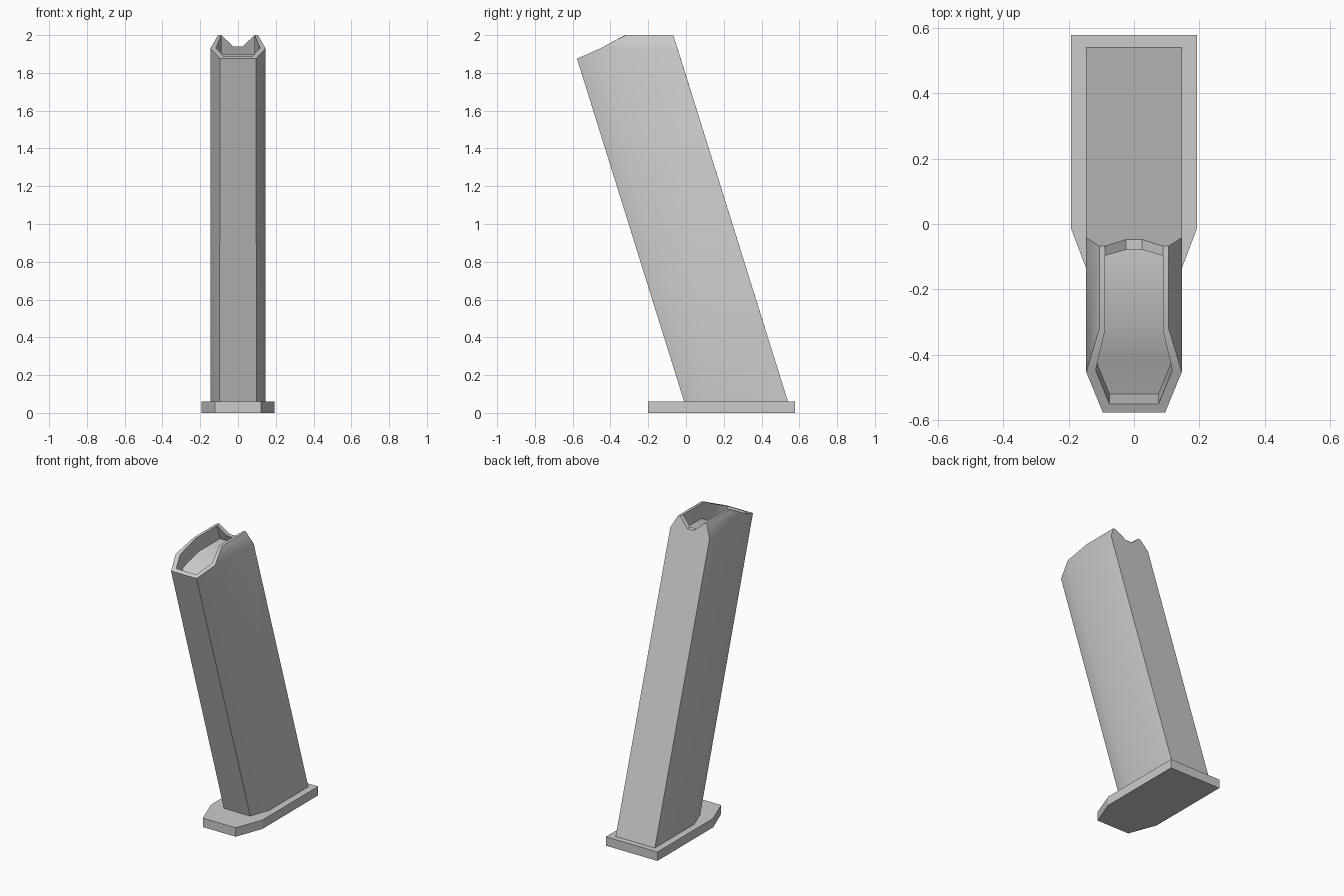
import bpy, bmesh
from mathutils import Vector

if "Cube" in bpy.data.objects:
    bpy.data.objects.remove(bpy.data.objects["Cube"])


def finish(name, bm):
    bmesh.ops.recalc_face_normals(bm, faces=bm.faces[:])
    mesh = bpy.data.meshes.new(name)
    bm.to_mesh(mesh)
    bm.free()
    ob = bpy.data.objects.new(name, mesh)
    bpy.context.collection.objects.link(ob)
    return ob


def pairs(bm, pts):
    # right-hand points and their mirrored twins
    return [(bm.verts.new(p), bm.verts.new((-p[0], p[1], p[2]))) for p in pts]


def both(bm, *ps):
    # one face on each side of the symmetry plane
    for s in (0, 1):
        bm.faces.new([p[s] for p in ps])


def across(bm, *ps):
    # face spanning the symmetry plane
    bm.faces.new([p[0] for p in ps] + [p[1] for p in reversed(ps)])


# base plate with tapered front
bm = bmesh.new()
outline = [(.122, -.2), (.192, -.015), (.192, .578)]
lo = pairs(bm, [(x, y, 0) for x, y in outline])
hi = pairs(bm, [(x, y, .06) for x, y in outline])
across(bm, *lo)
across(bm, *hi)
for i in range(2):
    both(bm, lo[i], lo[i + 1], hi[i + 1], hi[i])
across(bm, lo[0], hi[0])
across(bm, lo[2], hi[2])
finish("base_plate", bm)

# slanted hollow-topped body
bm = bmesh.new()
bf, bk, bb = pairs(bm, [(.098, -.01, .06), (.146, .125, .06), (.146, .54, .06)])
shoulder = pairs(bm, [(.146, -.042, 1.92)])[0]
rim = pairs(bm, [(.095, -.577, 1.875), (.146, -.453, 1.93), (.106, -.32, 2),
                 (.106, -.068, 2), (.09, -.068, 2), (.025, -.048, 1.94)])
f, k, t, b, n1, n2 = rim
across(bm, bf, bk, bb)
across(bm, bf, f)
both(bm, bf, bk, k, f)
both(bm, bk, bb, shoulder, k)
both(bm, k, shoulder, b, t)
across(bm, bb, shoulder, b, n1, n2)

# inner lip and recessed floor
lip = [(.075, -.55, 1.887), (.117, -.447, 1.932), (.088, -.323, 2),
       (.088, -.097, 2), (.025, -.079, 1.94)]
inner = pairs(bm, lip)
floor = pairs(bm, [Vector(p) + Vector((0, .03, -.1)) for p in lip[:4]]
              + [(.025, -.049, 1.885)])
outer = [f, k, t, b]
for i in range(3):
    both(bm, outer[i], outer[i + 1], inner[i + 1], inner[i])
both(bm, b, n1, inner[3])
both(bm, n1, n2, inner[4], inner[3])
across(bm, f, inner[0])
across(bm, n2, inner[4])
for i in range(4):
    both(bm, inner[i], inner[i + 1], floor[i + 1], floor[i])
    across(bm, floor[i], floor[i + 1])
across(bm, inner[0], floor[0])
across(bm, inner[4], floor[4])
body = finish("slanted_body", bm)

# soften shallow bends only
bpy.context.view_layer.objects.active = body
body.select_set(True)
bpy.ops.object.shade_smooth_by_angle(angle=.6)
